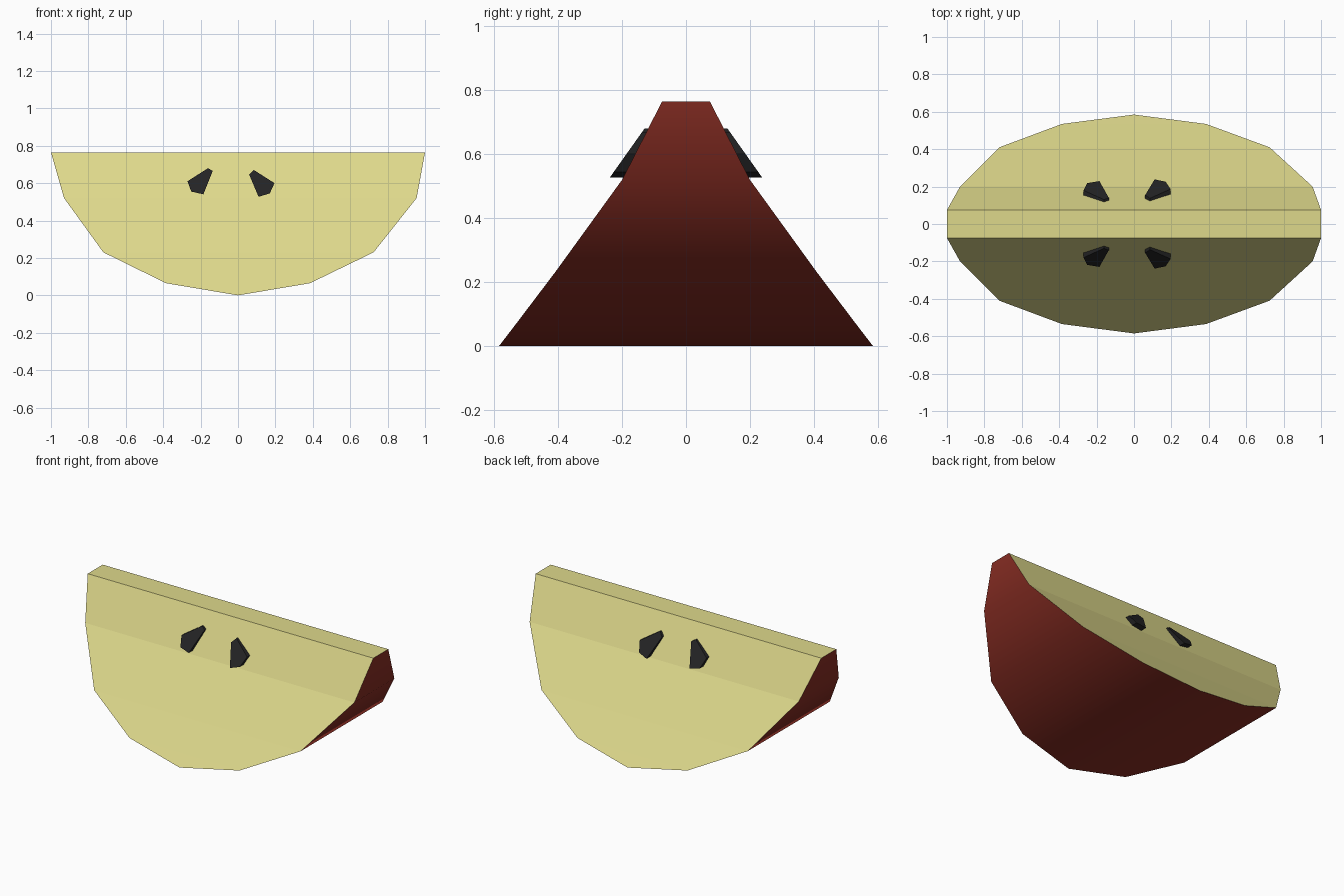
import bpy
import bmesh

if "Cube" in bpy.data.objects:
    bpy.data.objects.remove(bpy.data.objects["Cube"])


def material(name, rgb):
    m = bpy.data.materials.new(name)
    m.diffuse_color = (*rgb, 1)
    m.use_nodes = True
    m.node_tree.nodes["Principled BSDF"].inputs["Base Color"].default_value = m.diffuse_color
    return m


FLESH = material("pale yellow flesh", (0.73, 0.69, 0.26))
SKIN = material("dark red skin", (0.26, 0.028, 0.018))
SEED = material("black seed", (0.017, 0.017, 0.018))


def finish(name, bm, mats):
    bmesh.ops.recalc_face_normals(bm, faces=bm.faces[:])
    me = bpy.data.meshes.new(name)
    bm.to_mesh(me)
    bm.free()
    for m in mats:
        me.materials.append(m)
    ob = bpy.data.objects.new(name, me)
    bpy.context.collection.objects.link(ob)
    return ob


# Apple slice: levels of (left x, right x, half depth, height)
levels = [(-1, 1, 0.075, 0.765), (-0.93, 0.955, 0.2, 0.52),
          (-0.72, 0.725, 0.41, 0.23), (-0.385, 0.385, 0.535, 0.065)]
bm = bmesh.new()
rows = []
for xl, xr, d, z in levels:
    rows.append({(s, side): bm.verts.new((x, side * d, z))
                 for s, x in ((-1, xl), (1, xr)) for side in (-1, 1)})
tip = {side: bm.verts.new((0, side * 0.585, 0)) for side in (-1, 1)}


def face(verts, mat):
    f = bm.faces.new(verts)
    f.material_index = mat
    f.smooth = mat == 1


t, last = rows[0], rows[-1]
face([t[-1, -1], t[1, -1], t[1, 1], t[-1, 1]], 0)
for a, b in zip(rows, rows[1:]):
    for k in (-1, 1):
        face([a[-1, k], a[1, k], b[1, k], b[-1, k]], 0)   # cut flesh
        face([a[k, -1], a[k, 1], b[k, 1], b[k, -1]], 1)   # outer skin
for k in (-1, 1):
    face([last[-1, k], last[1, k], tip[k]], 0)
    face([last[k, -1], last[k, 1], tip[1], tip[-1]], 1)
finish("apple_slice", bm, [FLESH, SKIN])

# Seeds: front outlines laid on the sloping cut and pushed inwards
outlines = {
    "left_seed": [(-0.27, 0.61), (-0.16, 0.68), (-0.135, 0.665),
                  (-0.185, 0.54), (-0.25, 0.555)],
    "right_seed": [(0.085, 0.67), (0.195, 0.6), (0.17, 0.545),
                   (0.11, 0.527), (0.06, 0.645)],
}
for name, pts in outlines.items():
    for side, word in ((-1, "front"), (1, "back")):
        bm = bmesh.new()
        loop = [bm.verts.new((x, side * (0.24 - (z - 0.525) * 0.71), z))
                for x, z in pts]
        f = bm.faces.new(loop)
        ext = bmesh.ops.extrude_face_region(bm, geom=[f], use_keep_orig=True)
        moved = [g for g in ext["geom"] if isinstance(g, bmesh.types.BMVert)]
        bmesh.ops.translate(bm, verts=moved, vec=(0, -side * 0.06, 0))
        finish(word + "_" + name, bm, [SEED])
